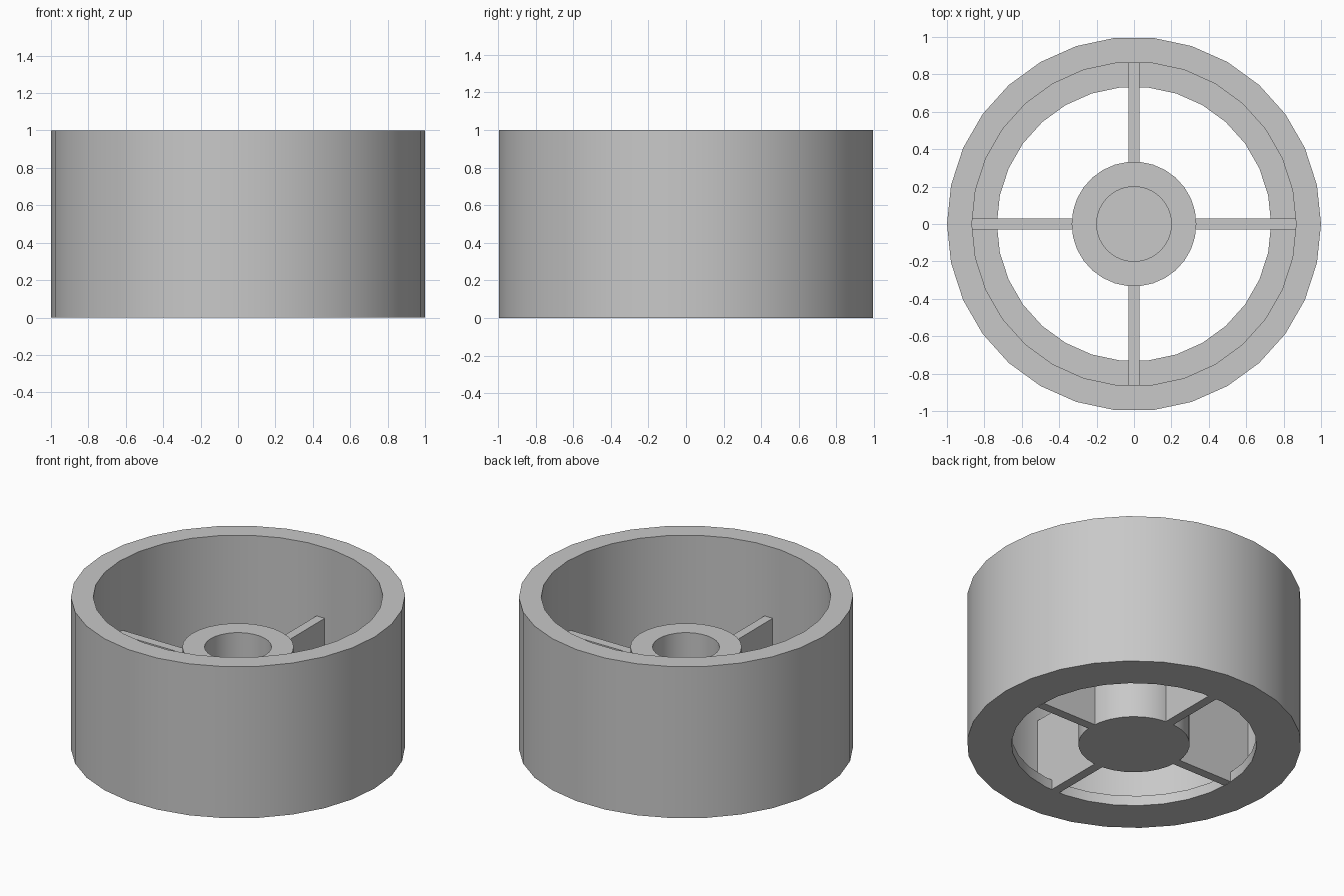
import bpy
import bmesh
import math
from mathutils import Matrix

cube = bpy.data.objects.get("Cube")
if cube:
    bpy.data.objects.remove(cube, do_unlink=True)

SIDES = 30
U = 1 / 15          # design unit
HALF_SPOKE = 0.03

grey = bpy.data.materials.new("plain grey")
grey.use_nodes = True
grey.diffuse_color = (0.58, 0.58, 0.58, 1)
grey.node_tree.nodes["Principled BSDF"].inputs["Base Color"].default_value = (0.58, 0.58, 0.58, 1)


def finish(name, bm):
    """Turn a bmesh into a smooth-shaded object with sharp creases."""
    bmesh.ops.remove_doubles(bm, verts=bm.verts, dist=1e-5)
    bmesh.ops.recalc_face_normals(bm, faces=bm.faces)
    mesh = bpy.data.meshes.new(name)
    bm.to_mesh(mesh)
    bm.free()
    mesh.materials.append(grey)
    obj = bpy.data.objects.new(name, mesh)
    bpy.context.collection.objects.link(obj)
    bpy.ops.object.select_all(action="DESELECT")
    obj.select_set(True)
    bpy.context.view_layer.objects.active = obj
    bpy.ops.object.shade_smooth_by_angle(angle=math.radians(30))
    return obj


def lathe(name, profile, closed):
    """Revolve an (r, z) profile around the z axis."""
    bm = bmesh.new()
    verts = [bm.verts.new((r, 0, z)) for r, z in profile]
    edges = [bm.edges.new(pair) for pair in zip(verts, verts[1:])]
    if closed:
        edges.append(bm.edges.new((verts[-1], verts[0])))
    bmesh.ops.spin(bm, geom=verts + edges, cent=(0, 0, 0), axis=(0, 0, 1),
                   angle=math.tau, steps=SIDES, use_merge=False)
    return finish(name, bm)


def spoke(name, angle):
    """Radial plate, stepped so that it sits on the bottom lip."""
    profile = [(0.33, 0), (0.73, 0), (0.73, U), (0.865, U),
               (0.865, 8 * U), (0.33, 8 * U)]
    bm = bmesh.new()
    face = bm.faces.new([bm.verts.new((r, -HALF_SPOKE, z)) for r, z in profile])
    extruded = bmesh.ops.extrude_face_region(bm, geom=[face], use_keep_orig=True)
    moved = [v for v in extruded["geom"] if isinstance(v, bmesh.types.BMVert)]
    bmesh.ops.translate(bm, verts=moved, vec=(0, 2 * HALF_SPOKE, 0))
    bm.transform(Matrix.Rotation(angle, 4, "Z"))
    return finish(name, bm)


# Outer ring with an inward lip at the bottom
lathe("outer_ring", [(11 * U, 0), (1, 0), (1, 1), (13 * U, 1),
                     (13 * U, U), (11 * U, U)], closed=True)

# Central hub with a blind socket open at the top
lathe("hub", [(0, 0), (5 * U, 0), (5 * U, 10 * U), (3 * U, 10 * U),
              (3 * U, U), (0, U)], closed=False)

# Four spokes joining the hub to the ring
for i, side in enumerate(("left", "back", "right", "front")):
    spoke(side + "_spoke", i * math.pi / 2)
